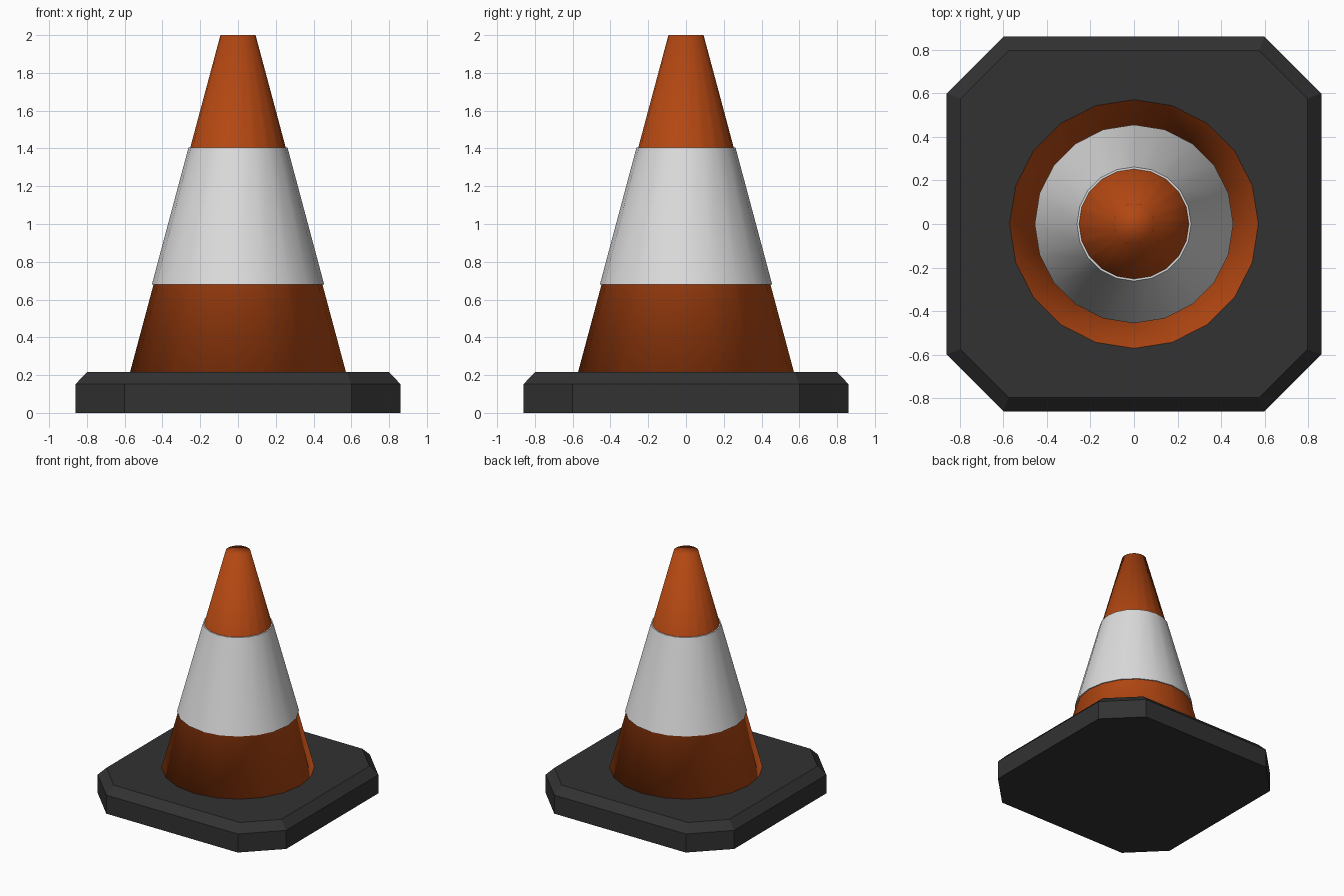
import bpy
import math

if "Cube" in bpy.data.objects:
    bpy.data.objects.remove(bpy.data.objects["Cube"])

SIDES = 20


def material(name, rgb):
    mat = bpy.data.materials.new(name)
    mat.diffuse_color = (*rgb, 1.0)
    mat.use_nodes = True
    mat.node_tree.nodes["Principled BSDF"].inputs["Base Color"].default_value = mat.diffuse_color
    return mat


orange = material("orange plastic", (0.45, 0.063, 0.006))
white = material("white band", (0.72, 0.72, 0.72))
black = material("black rubber", (0.032, 0.032, 0.032))


def stack_rings(name, rings, mat, smooth=False):
    """Skin a list of equal-length rings into a closed solid."""
    n = len(rings[0])
    verts = [p for ring in rings for p in ring]
    faces = [tuple(reversed(range(n)))]
    for k in range(len(rings) - 1):
        a, b = k * n, (k + 1) * n
        for i in range(n):
            j = (i + 1) % n
            faces.append((a + i, a + j, b + j, b + i))
    faces.append(tuple(range(len(verts) - n, len(verts))))
    mesh = bpy.data.meshes.new(name)
    mesh.from_pydata(verts, [], faces)
    mesh.materials.append(mat)
    for poly in mesh.polygons:
        poly.use_smooth = smooth
    obj = bpy.data.objects.new(name, mesh)
    bpy.context.collection.objects.link(obj)
    return obj


def circle(r, z):
    step = 2 * math.pi / SIDES
    return [(r * math.cos(i * step), r * math.sin(i * step), z) for i in range(SIDES)]


def octagon(h, c, z):
    """Square of half-size h whose corners are cut back to c."""
    return [(h, -c, z), (h, c, z), (c, h, z), (-c, h, z),
            (-h, c, z), (-h, -c, z), (-c, -h, z), (c, -h, z)]


# Rubber foot with cut corners and a chamfered upper edge
stack_rings("base", [octagon(0.86, 0.60, 0.0),
                     octagon(0.86, 0.60, 0.153),
                     octagon(0.797, 0.575, 0.217)], black)

# Tapered body, smooth over the tip
stack_rings("cone_body", [circle(0.573, 0.21), circle(0.093, 2.0)], orange, True)

# Reflective sleeve, slightly proud of the body
sleeve = stack_rings("white_band", [circle(0.44, 0.68), circle(0.456, 0.68),
                                    circle(0.262, 1.405), circle(0.245, 1.405)], white)
bpy.ops.object.select_all(action='DESELECT')
sleeve.select_set(True)
bpy.context.view_layer.objects.active = sleeve
bpy.ops.object.shade_smooth_by_angle(angle=math.radians(30))
